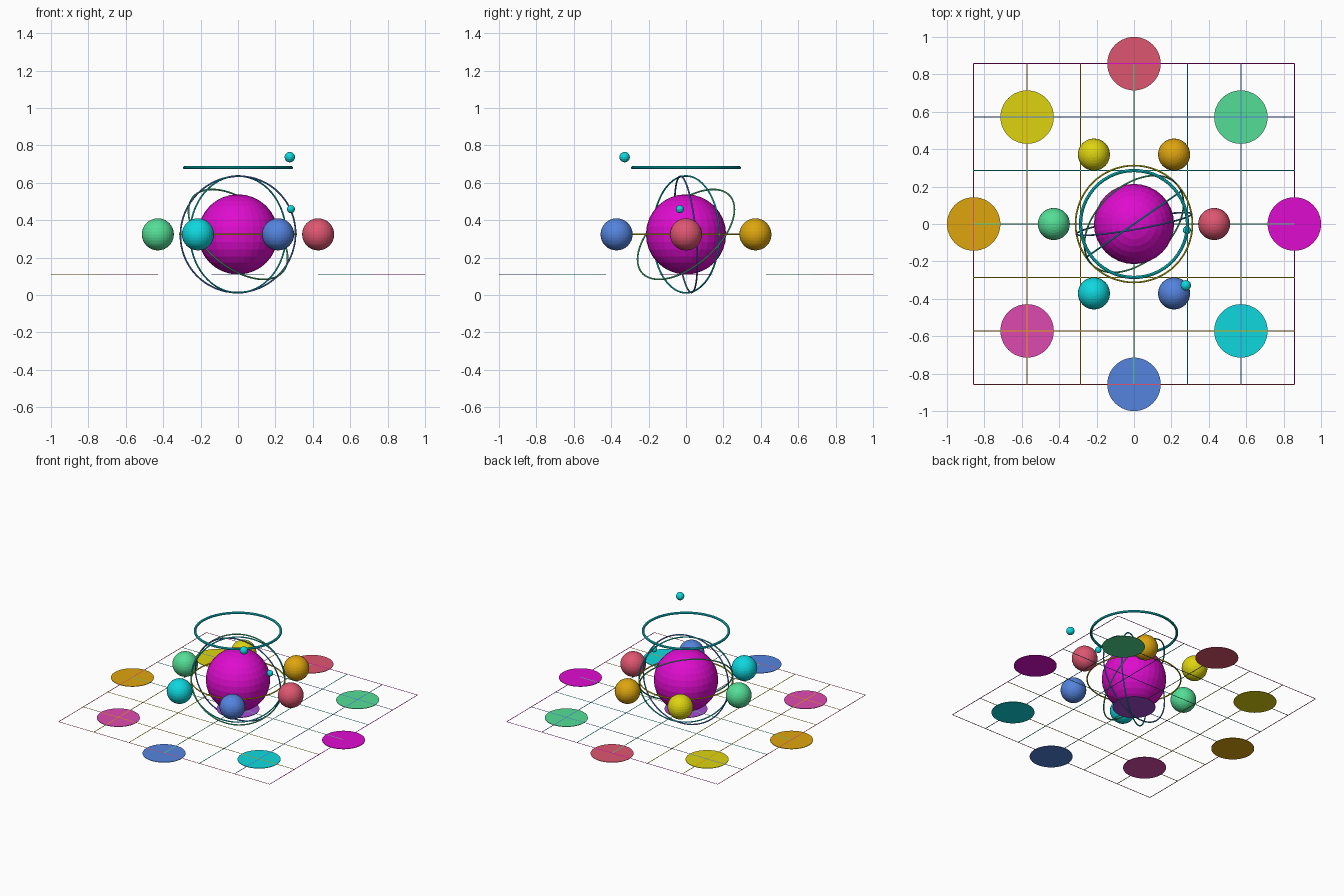
import bpy, math
from mathutils import Vector

if "Cube" in bpy.data.objects:
    bpy.data.objects.remove(bpy.data.objects["Cube"])

U = 1 / 7          # layout module
ZC = 0.324         # height of the core
ZF = ZC - 1.5 * U  # height of the floor plates


def material(name, rgb):
    m = bpy.data.materials.new(name)
    m.diffuse_color = [((c / 255 + 0.055) / 1.055) ** 2.4 if c > 10 else c / 255 / 12.92
                       for c in rgb] + [1]
    m.use_nodes = True
    m.node_tree.nodes["Principled BSDF"].inputs["Base Color"].default_value = m.diffuse_color
    return m


COL = {n: material(n, c) for n, c in {
    "magenta": (222, 12, 206), "green": (84, 222, 150), "cyan": (14, 216, 222),
    "blue": (84, 132, 222), "red": (222, 86, 112), "gold": (222, 165, 14),
    "yellow": (222, 212, 16), "pink": (222, 74, 175), "purple": (165, 75, 212)}.items()}


def finish(name, colour, smooth=False):
    ob = bpy.context.object
    ob.name = name
    ob.data.materials.append(COL[colour])
    if smooth:
        bpy.ops.object.shade_smooth_by_angle()
    return ob


def ball(name, colour, loc, r, seg=32, rings=16):
    bpy.ops.mesh.primitive_uv_sphere_add(segments=seg, ring_count=rings, radius=r, location=loc)
    return finish(name, colour)


def hoop(name, colour, normal, major, minor, z):
    bpy.ops.mesh.primitive_torus_add(major_segments=64, minor_segments=8,
                                     major_radius=major, minor_radius=minor, location=(0, 0, z))
    ob = finish(name, colour, True)
    ob.rotation_euler = Vector(normal).to_track_quat('Z', 'Y').to_euler()
    return ob


# Core and its six satellites
ball("core", "magenta", (0, 0, ZC), 1.5 * U)
for i, c in enumerate(["red", "gold", "yellow", "green", "cyan", "blue"]):
    a = i * math.pi / 3
    ball(f"satellite_{c}", c, (3 * U * math.cos(a), 3 * U * math.sin(a), ZC), 0.6 * U)

# Orbit rings around the core
for name, c, n in [("level_orbit", "yellow", (0, 0, 1)),
                   ("tilted_orbit", "green", (.53, -.56, .64)),
                   ("upright_orbit", "cyan", (-.57, .82, 0)),
                   ("front_orbit", "blue", (-.17, .98, .095))]:
    hoop(name, c, n, 0.3125, 0.0045, ZC)

# Halo ring and two small beads
hoop("halo", "cyan", (0, 0, 1), 2 * U, 0.0085, ZC + 2.5 * U)
ball("upper_bead", "cyan", (0.277, -0.328, 0.737), 0.028, 16, 8)
ball("lower_bead", "cyan", (0.283, -0.033, 0.459), 0.0215, 16, 8)

# Floor discs
for x, y, c in [(0, 0, "purple"), (6, 0, "magenta"), (4, 4, "green"), (0, 6, "red"),
                (-4, 4, "yellow"), (-6, 0, "gold"), (-4, -4, "pink"), (0, -6, "blue"),
                (4, -4, "cyan")]:
    bpy.ops.mesh.primitive_cylinder_add(vertices=48, radius=U, depth=0.003,
                                        location=(x * U, y * U, ZF))
    finish(f"floor_disc_{c}", c)

# Floor grid of thin flat strips, one colour per step in both directions
for i, c in enumerate(["red", "gold", "yellow", "green", "cyan", "blue", "magenta"]):
    p = (i * 2 - 6) * U
    for axis in (0, 1):
        bpy.ops.mesh.primitive_plane_add(size=1)
        ob = finish(f"grid_strip_{'xy'[axis]}_{i}", c)
        ob.location = (p, 0, ZF + 0.0025) if axis == 0 else (0, p, ZF + 0.003)
        ob.scale = (0.006, 12 * U, 1) if axis == 0 else (12 * U, 0.006, 1)
